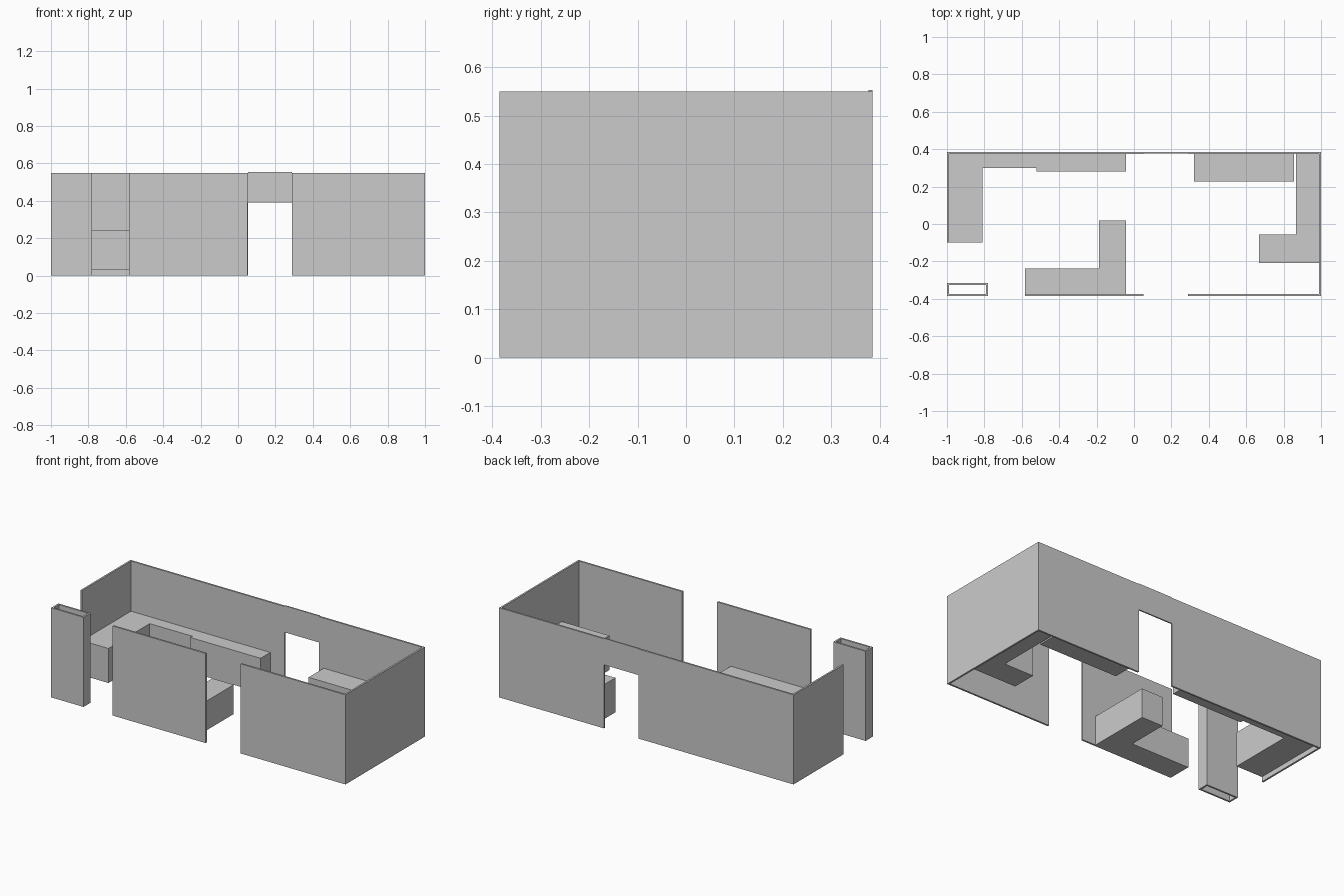
import bpy, bmesh

if "Cube" in bpy.data.objects:
    bpy.data.objects.remove(bpy.data.objects["Cube"])

H = 0.55           # wall height
T = 0.011          # wall thickness
X, Y = 1.0, 0.385  # outer half sizes
XI, YI = X - T, Y - T


def finish(name, bm):
    bmesh.ops.recalc_face_normals(bm, faces=bm.faces)
    mesh = bpy.data.meshes.new(name)
    bm.to_mesh(mesh)
    bm.free()
    obj = bpy.data.objects.new(name, mesh)
    bpy.context.collection.objects.link(obj)
    return obj


def prism(name, outline, z0, z1):
    """Closed floor-plan outline raised from z0 to z1."""
    bm = bmesh.new()
    face = bm.faces.new([bm.verts.new((x, y, z0)) for x, y in outline])
    ext = bmesh.ops.extrude_face_region(bm, geom=[face], use_keep_orig=True)
    verts = [g for g in ext["geom"] if isinstance(g, bmesh.types.BMVert)]
    bmesh.ops.translate(bm, verts=verts, vec=(0, 0, z1 - z0))
    return finish(name, bm)


def rect(x0, x1, y0, y1):
    return [(x0, y0), (x1, y0), (x1, y1), (x0, y1)]


def tube(name, x0, x1, y0, y1, z0, z1, t):
    """Rectangular ring of thin walls around an open middle."""
    bm = bmesh.new()
    plans = [rect(x0, x1, y0, y1), rect(x0 + t, x1 - t, y0 + t, y1 - t)]
    loops = [[bm.verts.new((x, y, z)) for x, y in plans[p]]
             for p, z in ((0, z0), (0, z1), (1, z1), (1, z0))]
    for k in range(4):
        a, b = loops[k], loops[(k + 1) % 4]
        for i in range(4):
            j = (i + 1) % 4
            bm.faces.new((a[i], a[j], b[j], b[i]))
    return finish(name, bm)


# Outer walls
DL, DR = 0.053, 0.288   # doorway sides
prism("left_and_back_wall",
      [(-X, -0.10), (-XI, -0.10), (-XI, YI), (DL, YI), (DL, Y), (-X, Y)], 0, H)
prism("right_and_side_walls",
      [(DR, -Y), (X, -Y), (X, Y), (DR, Y), (DR, YI), (XI, YI), (XI, -YI), (DR, -YI)], 0, H)
prism("front_wall", rect(-0.583, 0.05, -Y, -YI), 0, H)
prism("back_door_lintel", rect(DL, DR, YI + 0.003, Y), 0.39, H + 0.003)
tube("hollow_corner_pillar", -X, -0.78, -Y, -0.315, 0, H, T)

# Counters, slightly raised off the ground
Z0, Z1 = 0.03, 0.242
prism("left_corner_counter",
      [(-XI, -0.10), (-0.81, -0.10), (-0.81, 0.30), (-0.52, 0.30), (-0.52, YI), (-XI, YI)], Z0, Z1)
prism("back_counter", rect(-0.52, -0.042, 0.28, YI), Z0, Z1)
prism("back_right_counter", rect(0.32, 0.856, 0.228, YI), Z0, Z1)
prism("right_corner_counter",
      [(0.667, -0.208), (XI, -0.208), (XI, YI), (0.866, YI), (0.866, -0.057), (0.667, -0.057)], Z0, Z1)

# Low L-shaped bench against the front wall
prism("front_bench",
      [(-0.583, -YI), (-0.042, -YI), (-0.042, 0.018), (-0.187, 0.018), (-0.187, -0.237), (-0.583, -0.237)],
      0, 0.18)
